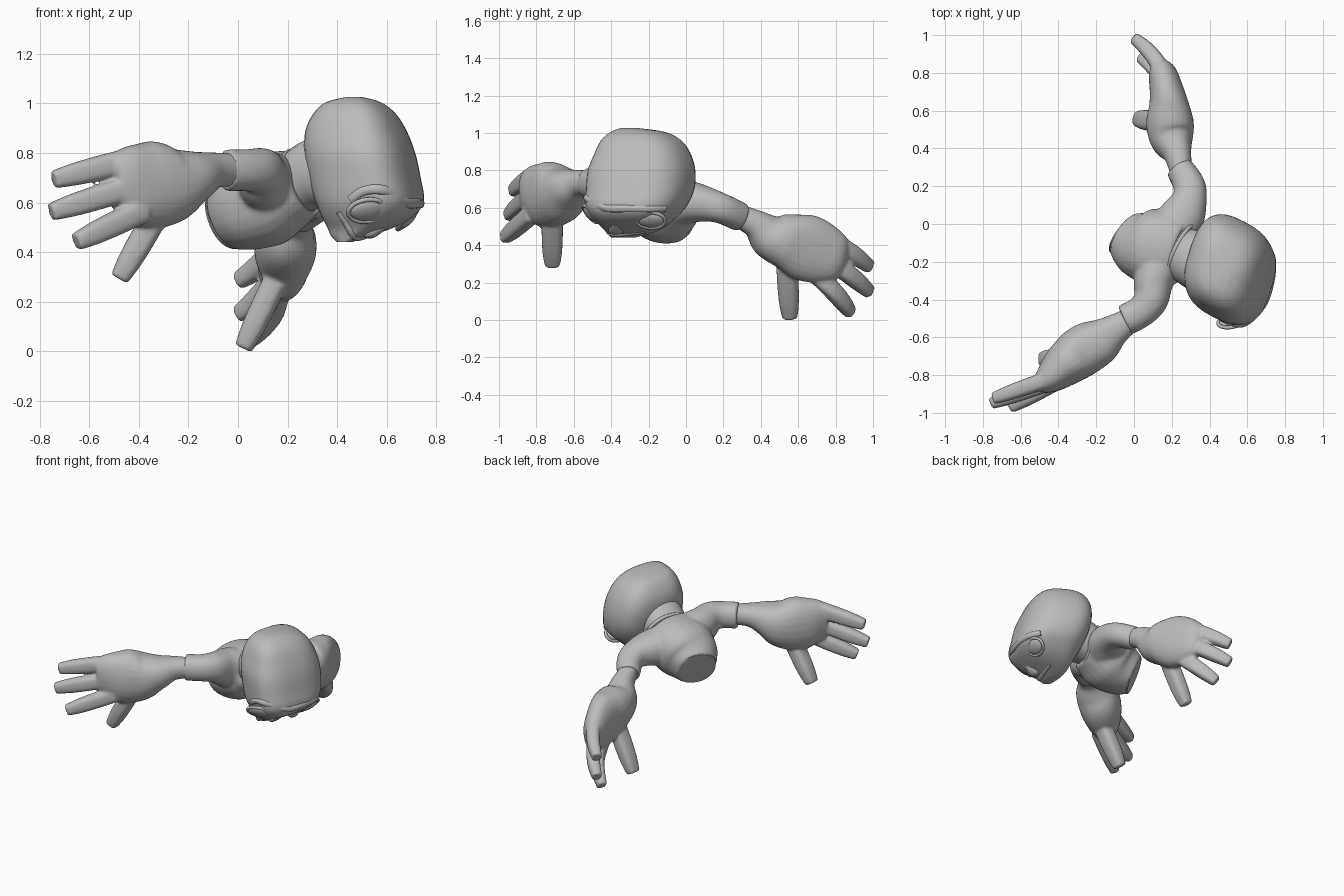
import bpy
import bmesh
import math
from mathutils import Vector, Matrix
from mathutils.bvhtree import BVHTree

if "Cube" in bpy.data.objects:
    bpy.data.objects.remove(bpy.data.objects["Cube"], do_unlink=True)

# One plain colour for the whole figure
grey = bpy.data.materials.new("plain grey")
grey.use_nodes = True
grey.diffuse_color = (0.5, 0.5, 0.5, 1)
grey.node_tree.nodes["Principled BSDF"].inputs["Base Color"].default_value = (0.5, 0.5, 0.5, 1)


def spline(rows, steps):
    """Smoothly interpolate rows of numbers, passing through each row."""
    pad = [rows[0]] + list(rows) + [rows[-1]]
    out = []
    for a, b, c, d in zip(pad, pad[1:], pad[2:], pad[3:]):
        for s in range(steps):
            t = s / steps
            out.append([q + t * ((r - p) + t * ((2 * p - 5 * q + 4 * r - e)
                        + t * (3 * q - p - 3 * r + e))) / 2
                        for p, q, r, e in zip(a, b, c, d)])
    out.append(list(rows[-1]))
    return out


def superellipse(power, sides):
    pts = []
    for i in range(sides):
        a = 2 * math.pi * i / sides
        c, s = math.cos(a), math.sin(a)
        pts.append((math.copysign(abs(c) ** (2 / power), c),
                    math.copysign(abs(s) ** (2 / power), s)))
    return pts


def skin(bm, rings):
    """Join rings of points into a closed skin."""
    loops = [[bm.verts.new(p) for p in ring] for ring in rings]
    for lo, hi in zip(loops, loops[1:]):
        for i in range(len(lo)):
            j = (i + 1) % len(lo)
            bm.faces.new((lo[i], lo[j], hi[j], hi[i]))
    bm.faces.new(loops[0][::-1])
    bm.faces.new(loops[-1])


def limb(bm, rows, power=2.2, sides=24, steps=5):
    """Loft along a path; each row is x, y, z, half width, half height."""
    rows = spline(rows, steps)
    pts = [Vector(r[:3]) for r in rows]
    rings = []
    for i, r in enumerate(rows):
        t = (pts[min(i + 1, len(pts) - 1)] - pts[max(i - 1, 0)]).normalized()
        side = t.cross(Vector((0, 0, 1))).normalized()
        up = side.cross(t)
        rings.append([pts[i] + side * (r[3] * c) + up * (r[4] * s)
                      for c, s in superellipse(power, sides)])
    skin(bm, rings)


def finger(bm, base, tip, bend=(0, 0, 0), width=0.044, height=0.05):
    """Blunt, slightly tapering finger, bowed sideways by bend."""
    base, tip, bend = Vector(base), Vector(tip), Vector(bend)
    rows = []
    for t, k in ((0, 1), (0.4, 1), (0.75, 0.92), (1.03, 0.72)):
        rows.append((*(base.lerp(tip, t) + bend * (4 * t * max(1 - t, 0))), width * k, height * k))
    limb(bm, rows, power=3, sides=16, steps=4)


def finish(bm, name, voxel=None, angle=50):
    bmesh.ops.recalc_face_normals(bm, faces=bm.faces[:])
    me = bpy.data.meshes.new(name)
    bm.to_mesh(me)
    bm.free()
    me.materials.append(grey)
    me.shade_smooth()
    me.set_sharp_from_angle(angle=math.radians(angle))
    ob = bpy.data.objects.new(name, me)
    bpy.context.scene.collection.objects.link(ob)
    if voxel:
        mod = ob.modifiers.new("blend", 'REMESH')
        mod.mode = 'VOXEL'
        mod.voxel_size = voxel
        mod.use_smooth_shade = True
        mod = ob.modifiers.new("soften", 'SMOOTH')
        mod.factor = 0.5
        mod.iterations = 10


# Torso cut flat at the waist, blended with both sleeves
bm = bmesh.new()
limb(bm, [(-.045, -.055, .53, .13, .13), (.025, -.098, .565, .18, .168),
          (.1, -.12, .605, .205, .19), (.18, -.135, .645, .205, .172),
          (.255, -.155, .677, .17, .142)])
limb(bm, [(.15, -.18, .66, .12, .13), (.105, -.3, .69, .105, .125),
          (.09, -.4, .725, .092, .097), (.035, -.465, .73, .084, .085),
          (-.05, -.51, .73, .084, .085)])
limb(bm, [(.2, -.05, .63, .13, .14), (.26, .05, .628, .12, .108),
          (.295, .14, .612, .092, .088), (.29, .21, .588, .085, .08),
          (.24, .295, .548, .074, .078)])
finish(bm, "torso_and_sleeves", voxel=0.01)

# Crisp flat plate closing the waist
bm = bmesh.new()
limb(bm, [(-.047, -.0535, .529, .126, .126), (-.041, -.058, .532, .128, .128)], steps=1, sides=32)
finish(bm, "waist_plate")

# Right hand: forearm, palm, three fingers and thumb
bm = bmesh.new()
limb(bm, [(0, -.495, .73, .06, .066), (-.1, -.56, .73, .085, .073),
          (-.18, -.62, .705, .122, .108), (-.27, -.67, .675, .136, .158),
          (-.36, -.74, .67, .12, .178), (-.44, -.81, .68, .088, .15),
          (-.5, -.855, .675, .05, .115)])
finger(bm, (-.42, -.81, .775), (-.735, -.92, .695))
finger(bm, (-.42, -.83, .665), (-.745, -.945, .565))
finger(bm, (-.38, -.82, .57), (-.645, -.965, .445))
finger(bm, (-.33, -.715, .55), (-.475, -.715, .30), width=.057, height=.052)
finish(bm, "right_hand", voxel=0.008)

# Left hand
bm = bmesh.new()
limb(bm, [(.25, .27, .56, .058, .062), (.23, .37, .515, .075, .077),
          (.2, .45, .45, .115, .122), (.19, .54, .42, .126, .152),
          (.185, .63, .39, .105, .178), (.17, .72, .36, .088, .168),
          (.15, .8, .335, .074, .135), (.13, .84, .32, .042, .1)])
out = (.028, .012, 0)
finger(bm, (.165, .74, .445), (.008, .975, .29), out)
finger(bm, (.165, .74, .335), (.008, .975, .155), out)
finger(bm, (.165, .69, .25), (.04, .875, .045), out)
finger(bm, (.15, .54, .28), (.025, .555, .02), width=.057, height=.05)
finish(bm, "left_hand", voxel=0.008)

# Neck flaring into the back of the head
bm = bmesh.new()
limb(bm, [(.16, -.115, .65, .13, .115), (.25, -.155, .685, .14, .128),
          (.32, -.185, .715, .155, .145), (.42, -.23, .735, .17, .16)])
finish(bm, "neck")


def tube_ring(bm, centre, normal, across, wide, tall, thick):
    """Oval ring facing along normal."""
    n = Vector(normal).normalized()
    a = (Vector(across) - n * n.dot(Vector(across))).normalized()
    b = n.cross(a)
    c = Vector(centre)
    loops = []
    for i in range(36):
        u = 2 * math.pi * i / 36
        rim = a * (wide * math.cos(u)) + b * (tall * math.sin(u))
        d = rim.normalized()
        loops.append([bm.verts.new(c + rim + d * (thick * math.cos(v)) + n * (thick * math.sin(v)))
                      for v in [k * math.pi / 4 for k in range(8)]])
    for i in range(36):
        p, q = loops[i], loops[(i + 1) % 36]
        for k in range(8):
            m = (k + 1) % 8
            bm.faces.new((p[k], p[m], q[m], q[k]))


# Collar rim at the neck opening
bm = bmesh.new()
tube_ring(bm, (.25, -.153, .676), (.88, -.42, .3), (.43, .9, 0), .16, .134, .012)
finish(bm, "collar")

# Boxy bowed head: rows are height, x range, y range
profile = [(.44, .40, .46, -.40, -.28), (.465, .375, .53, -.42, -.18),
           (.50, .36, .63, -.455, -.11), (.55, .335, .715, -.505, -.05),
           (.61, .31, .75, -.535, .005), (.70, .285, .737, -.535, .045),
           (.80, .268, .715, -.525, .05), (.89, .272, .68, -.49, .025),
           (.96, .305, .635, -.455, -.025), (1.005, .355, .575, -.405, -.11),
           (1.026, .44, .5, -.35, -.25)]
turn = math.radians(-22)
outline = [(c * math.cos(turn) - s * math.sin(turn), c * math.sin(turn) + s * math.cos(turn))
           for c, s in superellipse(2.8, 40)]
wide = max(p[0] for p in outline)
deep = max(p[1] for p in outline)
bm = bmesh.new()
skin(bm, [[Vector(((x0 + x1) / 2 + c / wide * (x1 - x0) / 2,
                   (y0 + y1) / 2 + s / deep * (y1 - y0) / 2, z)) for c, s in outline]
          for z, x0, x1, y0, y1 in spline(profile, 4)])
bmesh.ops.recalc_face_normals(bm, faces=bm.faces[:])
surface = BVHTree.FromBMesh(bm)
finish(bm, "head", angle=70)

# Eyes with lids, set on the face and looking down
for side, spot, normal, across in (
        ("right", (.53, -.48, .585), (.2, -.75, -.6), (.9, .3, .15)),
        ("left", (.68, -.19, .54), (.7, -.1, -.65), (.1, .9, .05))):
    normal, across = Vector(normal).normalized(), Vector(across)
    place = surface.find_nearest(Vector(spot))[0]
    a = (across - normal * normal.dot(across)).normalized()
    frame = Matrix((a, normal.cross(a), normal)).transposed().to_4x4()
    bm = bmesh.new()
    bmesh.ops.create_uvsphere(bm, u_segments=24, v_segments=12, radius=1)
    bm.transform(Matrix.Translation(place) @ frame @ Matrix.Diagonal((.072, .05, .022, 1)))
    finish(bm, side + "_eye")
    bm = bmesh.new()
    tube_ring(bm, place, normal, a, .078, .056, .01)
    finish(bm, side + "_eyelid")


def strip(name, points, thick):
    """Rounded strip half sunk into the head surface."""
    bm = bmesh.new()
    rows = []
    for p in points:
        place, normal, _, _ = surface.find_nearest(Vector(p))
        rows.append((*(place - normal * thick * 0.6), thick, thick))
    limb(bm, rows, sides=12)
    finish(bm, name)


strip("brow", [(.44, -.53, .6), (.5, -.55, .645), (.59, -.53, .65), (.66, -.42, .605),
               (.71, -.3, .6), (.75, -.18, .59), (.73, -.08, .57)], .022)
strip("lips", [(.39, -.47, .55), (.42, -.46, .5), (.47, -.4, .465), (.51, -.3, .46), (.53, -.22, .47)], .016)

# Nose
bm = bmesh.new()
limb(bm, [(.645, -.37, .58, .022, .02), (.59, -.375, .53, .03, .03),
          (.535, -.375, .487, .042, .032), (.505, -.375, .475, .025, .015)], power=2.5, sides=16)
finish(bm, "nose")
